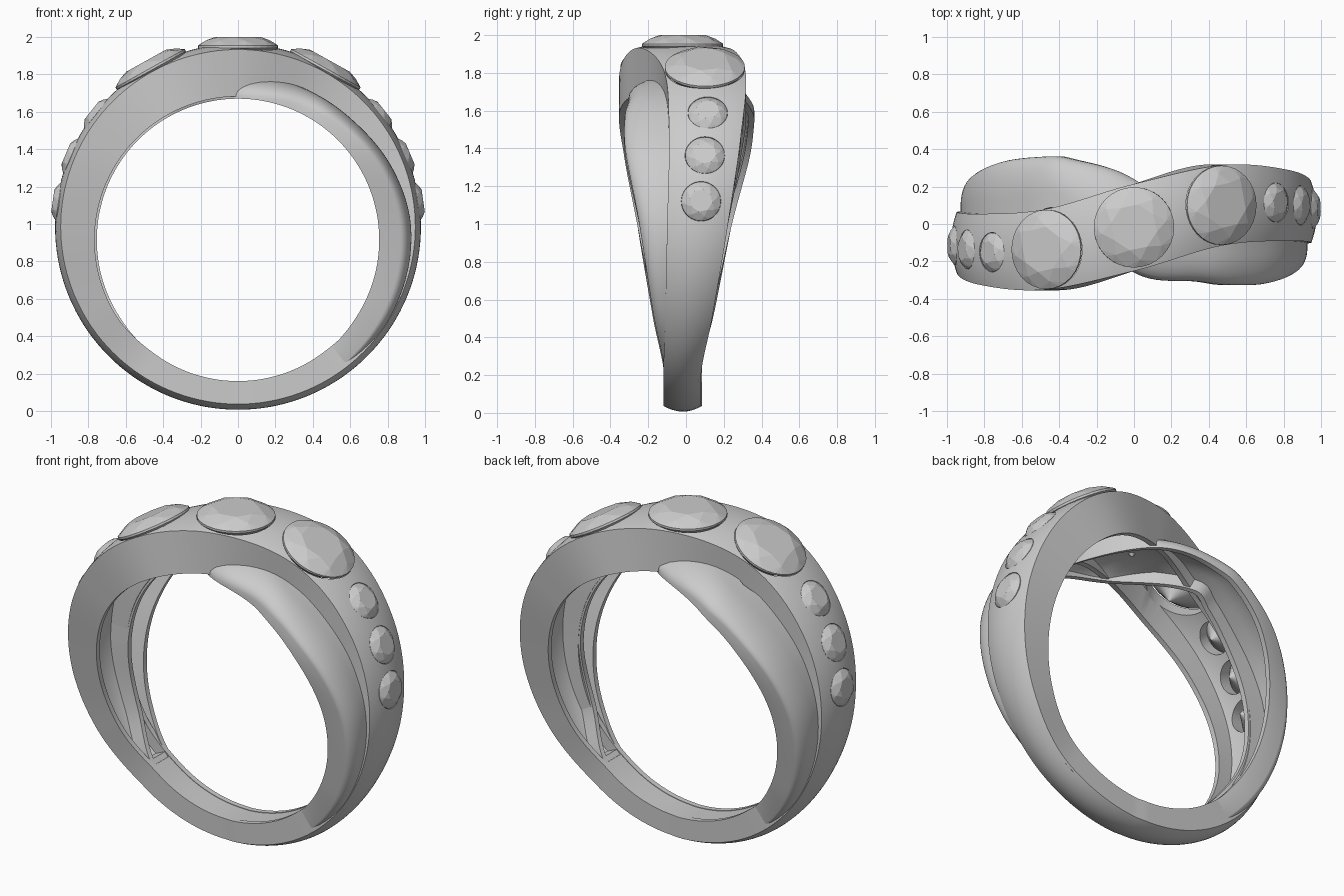
import bpy, bmesh
from math import sin, cos, pi, sqrt, radians
from mathutils import Matrix

if "Cube" in bpy.data.objects:
    bpy.data.objects.remove(bpy.data.objects["Cube"])

CZ = 0.985          # height of the ring axis (axis runs along y)


def curve(keys, a):
    """Smooth interpolation through (angle, value) keys, clamped at the ends."""
    if a <= keys[0][0]:
        return keys[0][1]
    if a >= keys[-1][0]:
        return keys[-1][1]
    n = len(keys)
    slope = [0.0] * n
    for i in range(1, n - 1):
        slope[i] = (keys[i+1][1] - keys[i-1][1]) / (keys[i+1][0] - keys[i-1][0])
    for i in range(n - 1):
        (a0, v0), (a1, v1) = keys[i], keys[i+1]
        if a0 <= a <= a1:
            h = a1 - a0
            t = (a - a0) / h
            return ((2*t**3 - 3*t*t + 1)*v0 + (t**3 - 2*t*t + t)*h*slope[i]
                    + (3*t*t - 2*t**3)*v1 + (t**3 - t*t)*h*slope[i+1])


def bore(a):
    """Radius of the finger hole, whose centre sits a little below the axis."""
    a = radians(a)
    return -0.07*cos(a) + sqrt(0.755**2 - (0.07*sin(a))**2)


def sweep(name, angles, edges, outer, inner, wall, channel_end, closed):
    """Band swept round the axis; the inside is hollowed into a channel."""
    n = 14
    bm = bmesh.new()
    rings = []
    for a in angles:
        lo, hi = edges(a)
        rin = inner(a)
        m = 0.032 / (hi - lo)
        ts = [(1 - cos(pi*i/n)) / 2 for i in range(n + 1)]
        prof = [(t, outer(a, t)) for t in ts]
        prof += [(1, rin), (1 - m, rin)]
        for t in reversed(ts):
            t = m + (1 - 2*m)*t
            top = rin + 0.003
            if abs(a) < channel_end:
                top = max(top, outer(a, t) - wall)
            prof.append((t, top))
        prof += [(m, rin), (0, rin)]
        s, c = sin(radians(a)), cos(radians(a))
        rings.append([bm.verts.new((r*s, lo + (hi - lo)*t, CZ + r*c)) for t, r in prof])
    k = len(rings[0])
    for i in range(len(rings) if closed else len(rings) - 1):
        p, q = rings[i], rings[(i + 1) % len(rings)]
        for j in range(k):
            bm.faces.new((p[j], p[(j+1) % k], q[(j+1) % k], q[j]))
    if not closed:
        bm.faces.new(rings[0])
        bm.faces.new(rings[-1])
    bmesh.ops.recalc_face_normals(bm, faces=bm.faces)
    return add(name, bm)


def add(name, bm):
    me = bpy.data.meshes.new(name)
    bm.to_mesh(me)
    bm.free()
    ob = bpy.data.objects.new(name, me)
    bpy.context.collection.objects.link(ob)
    return ob


def smooth(ob):
    bpy.ops.object.select_all(action='DESELECT')
    ob.select_set(True)
    bpy.context.view_layer.objects.active = ob
    bpy.ops.object.shade_smooth_by_angle(angle=radians(30))


# Main band carrying the stones: crosses from front left to back right
MAIN_LO = [(0, -0.25), (30, -0.115), (60, -0.09), (90, -0.10), (120, -0.11), (147, -0.12)]
MAIN_HI = [(0, 0.215), (30, 0.315), (60, 0.29), (90, 0.22), (120, 0.14), (147, 0.08)]
# the left half is the right half turned about the vertical
LO = [(-a, -0.036 - v) for a, v in reversed(MAIN_HI)] + MAIN_LO[1:]
HI = [(-a, -0.036 - v) for a, v in reversed(MAIN_LO)] + MAIN_HI[1:]
main = sweep("main_band", [-180 + 2.5*i for i in range(144)],
             lambda a: (curve(LO, a), curve(HI, a)),
             lambda a, t: 0.948 + 0.03*(1 - (2*t - 1)**2),
             lambda a: bore(a) + curve([(125, 0.012), (147, 0)], abs(a)),
             0.09, 141, True)

# Plain crossing band: lower, rounded towards its free edge
S_LO = [(-147, -0.11), (-120, 0.02), (-90, 0.03), (-60, 0.03), (-40, 0.06), (-30, 0.08),
        (0, -0.26), (30, -0.31), (40, -0.325), (60, -0.32), (90, -0.245), (120, -0.175), (147, -0.115)]
S_HI = [(-147, 0.075), (-120, 0.15), (-90, 0.24), (-60, 0.335), (-40, 0.36), (-30, 0.355),
        (0, 0.24), (30, -0.08), (40, -0.08), (60, -0.06), (90, -0.07), (120, -0.08), (147, 0.07)]
CREST = [(0, 0.815), (45, 0.835), (70, 0.885), (90, 0.925), (120, 0.945), (147, 0.955)]
RIM = [(0, 0.70), (45, 0.765), (70, 0.825), (90, 0.865), (120, 0.90), (147, 0.925)]


def crossing_top(a, t):
    crest = curve(CREST, abs(a))
    drop = crest - curve(RIM, abs(a))

    def side(u, s):
        f = drop * max(0, min(1, 1 + s / 15))
        u = min(u / 0.65, 1)
        return f * (1 - sqrt(max(0, 1 - (1 - u)**2)))
    return crest - side(t, a) - side(1 - t, -a)


crossing = sweep("crossing_band", [-150 + 2.5*i for i in range(121)],
                 lambda a: (curve(S_LO, a), curve(S_HI, a)), crossing_top,
                 lambda a: bore(a) + curve([(125, 0), (147, 0.006)], abs(a)),
                 0.05, 138, False)

# Stones: (angle, y, radius); the left ones are the right ones turned round
right = [(29, 0.10, 0.212), (51.5, 0.115, 0.104), (67, 0.10, 0.104), (82, 0.08, 0.104)]
stones = [(0, -0.018, 0.215)] + right + [(-a, -0.036 - y, r) for a, y, r in right]


def frame(a, y, r):
    a = radians(a)
    return Matrix.Translation((r*sin(a), y, CZ + r*cos(a))) @ Matrix.Rotation(a, 4, 'Y')


# Tapered seats cut through the main band
bm = bmesh.new()
for a, y, r in stones:
    depth = 0.16
    bmesh.ops.create_cone(bm, cap_ends=True, segments=48, radius1=r*0.86, radius2=r*1.06,
                          depth=depth, matrix=frame(a, y, 0.925))
cutter = add("seat_cutter", bm)
cutter.hide_render = True
cutter.hide_viewport = False
mod = main.modifiers.new("seats", 'BOOLEAN')
mod.operation = 'DIFFERENCE'
mod.solver = 'EXACT'
mod.use_self = True
mod.object = cutter
bpy.context.view_layer.objects.active = main
bpy.ops.object.modifier_apply(modifier=mod.name)
bpy.data.objects.remove(cutter)
smooth(main)
smooth(crossing)

# Faceted stones: table, crown facets, girdle and pointed underside
for i, (a, y, r) in enumerate(stones):
    crown = 0.05 if r > 0.15 else 0.035
    bm = bmesh.new()
    for count, rad, h, turn in ((8, 0.58, crown, 0.5), (8, 0.82, crown*0.62, 0),
                                (32, 1, 0.004, 0), (32, 1, -0.008, 0)):
        for k in range(count):
            t = 2*pi*(k + turn) / count + 0.2
            bm.verts.new((r*rad*cos(t), r*rad*sin(t), h))
    bm.verts.new((0, 0, -r*1.0 - 0.01))
    bmesh.ops.convex_hull(bm, input=bm.verts)
    bmesh.ops.dissolve_limit(bm, angle_limit=radians(1), verts=bm.verts, edges=bm.edges)
    bmesh.ops.recalc_face_normals(bm, faces=bm.faces)
    gem = add("stone_%d" % (i + 1), bm)
    gem.matrix_world = frame(a, y, 0.965)
